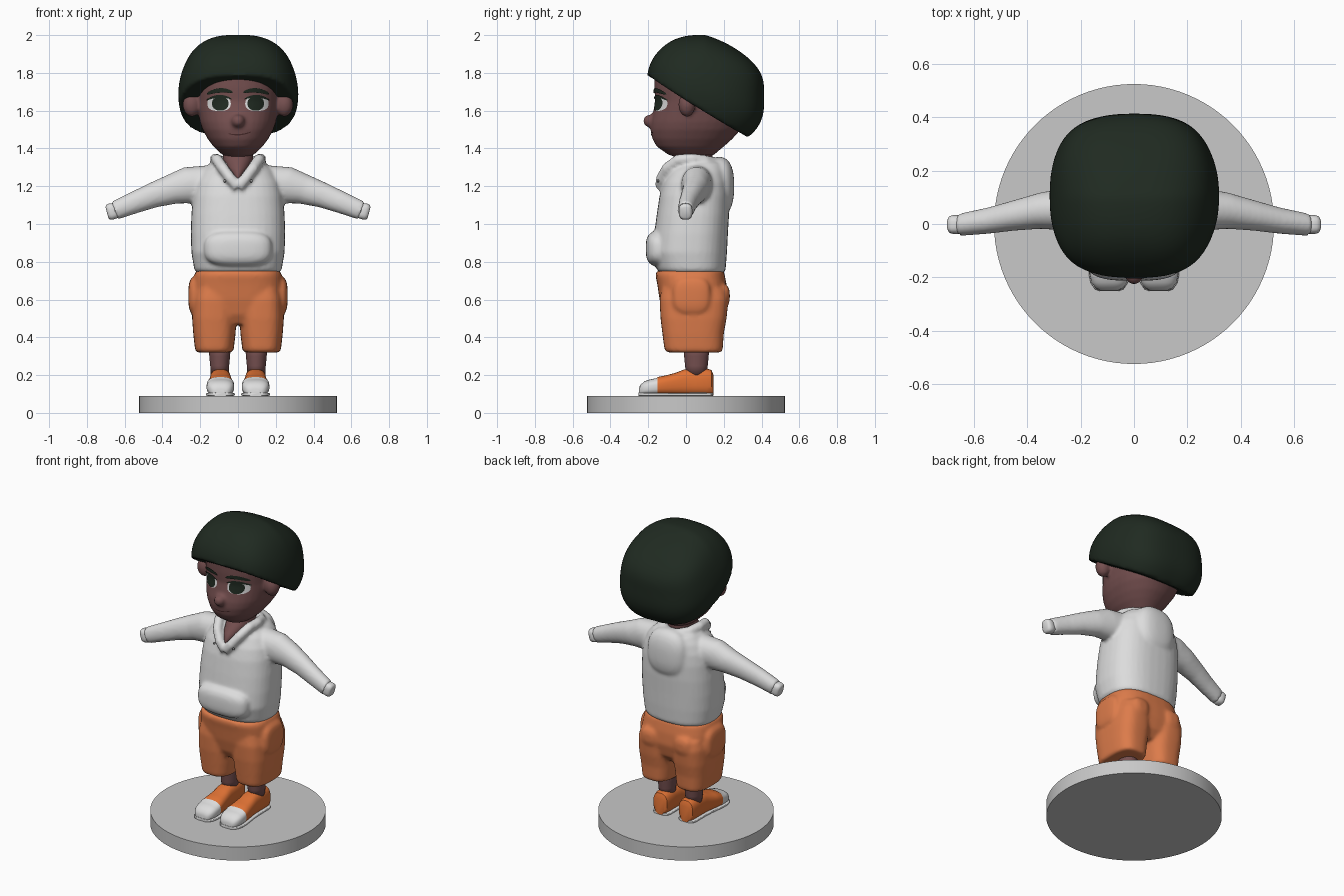
import bpy, bmesh
from math import sin, cos, pi, copysign
from mathutils import Vector
from mathutils.bvhtree import BVHTree

if "Cube" in bpy.data.objects:
    bpy.data.objects.remove(bpy.data.objects["Cube"], do_unlink=True)

X, Y, Z = Vector((1, 0, 0)), Vector((0, 1, 0)), Vector((0, 0, 1))
SIDES = (1, -1)


def material(name, r, g, b):
    m = bpy.data.materials.new(name)
    m.use_nodes = True
    m.diffuse_color = (r, g, b, 1)
    m.node_tree.nodes["Principled BSDF"].inputs["Base Color"].default_value = (r, g, b, 1)
    return m


WHITE = material("white cloth", .72, .72, .72)
STONE = material("stand grey", .58, .58, .58)
SKIN = material("brown skin", .18, .08, .08)
HAIR = material("dark green hair", .014, .023, .015)
ORANGE = material("orange cloth", .72, .2, .07)
SHOE = material("shoe orange", .75, .17, .035)
LIP = material("dark brown lip", .07, .025, .025)
GREY = material("eyelet grey", .3, .3, .3)


def skin_rings(bm, sections, power=2.4, count=36):
    """Closed skin over superelliptic sections: (centre, u axis, v axis)."""
    rings = []
    for c, u, v in sections:
        ring = []
        for i in range(count):
            a = 2 * pi * i / count
            p = [copysign(abs(t) ** (2 / power), t) for t in (cos(a), sin(a))]
            ring.append(bm.verts.new(Vector(c) + u * p[0] + v * p[1]))
        rings.append(ring)
    for a, b in zip(rings, rings[1:]):
        for i in range(count):
            j = (i + 1) % count
            bm.faces.new((a[i], a[j], b[j], b[i]))
    bm.faces.new(rings[0])
    bm.faces.new(rings[-1])


def column(bm, rows, power=2.4, x=0):
    """Rows: height, half width, front y, back y."""
    skin_rings(bm, [((x, (f + b) / 2, z), X * w, Y * (b - f) / 2) for z, w, f, b in rows], power)


def blob(bm, centre, radii, power=2, detail=4):
    made = bmesh.ops.create_icosphere(bm, subdivisions=detail, radius=1)["verts"]
    for v in made:
        n = sum(abs(t) ** power for t in v.co) ** (1 / power)
        v.co = Vector(centre) + Vector(t / n * r for t, r in zip(v.co, radii))
    return made


def finish(name, bm, mats, voxel=0, smooth=4, sharp=False):
    bmesh.ops.recalc_face_normals(bm, faces=bm.faces)
    me = bpy.data.meshes.new(name)
    bm.to_mesh(me)
    bm.free()
    for m in mats if isinstance(mats, tuple) else (mats,):
        me.materials.append(m)
    ob = bpy.data.objects.new(name, me)
    bpy.context.collection.objects.link(ob)
    for p in me.polygons:
        p.use_smooth = True
    if voxel:
        mod = ob.modifiers.new("fuse", "REMESH")
        mod.mode, mod.voxel_size, mod.use_smooth_shade = "VOXEL", voxel, True
        mod = ob.modifiers.new("soften", "SMOOTH")
        mod.factor, mod.iterations = .5, smooth
    if sharp:
        bpy.ops.object.select_all(action="DESELECT")
        ob.select_set(True)
        bpy.context.view_layer.objects.active = ob
        bpy.ops.object.shade_smooth_by_angle(angle=.7)
    return ob


# Round stand
bm = bmesh.new()
bmesh.ops.create_cone(bm, cap_ends=True, segments=96, radius1=.525, radius2=.525, depth=.09)
bmesh.ops.translate(bm, verts=bm.verts, vec=Z * .045)
finish("stand", bm, STONE, sharp=True)

# Shoes with white toe caps and soles, and the bare lower legs
SHOE_ROWS = [(-.25, .03, .035), (-.243, .05, .055), (-.22, .066, .075), (-.19, .073, .085),
             (-.157, .073, .092), (-.15, .073, .098), (-.1, .067, .108), (-.05, .06, .122),
             (-.01, .057, .138), (.05, .056, .142), (.11, .056, .142), (.135, .05, .135), (.145, .035, .11)]
for s in SIDES:
    side = "left" if s > 0 else "right"
    bm = bmesh.new()
    skin_rings(bm, [((s * .093, y, .092 + h / 2), X * w, Z * h / 2) for y, w, h in SHOE_ROWS], 2.7)
    for f in bm.faces:
        f.material_index = int(f.calc_center_median().y < -.152)
    finish(side + "_shoe", bm, (SHOE, WHITE), sharp=True)
    bm = bmesh.new()
    skin_rings(bm, [((s * .093, y - .002, .098), X * (w + .003), Z * .009) for y, w, h in SHOE_ROWS], 5)
    finish(side + "_sole", bm, WHITE, sharp=True)
    bm = bmesh.new()
    column(bm, [(.2, .048, .0, .11), (.25, .05, -.005, .115), (.3, .055, -.01, .12), (.38, .06, -.015, .125)],
           2, s * .097)
    finish(side + "_lower_leg", bm, SKIN)

# Baggy shorts
bm = bmesh.new()
column(bm, [(.47, .16, -.09, .16), (.52, .22, -.12, .2), (.6, .24, -.14, .22), (.68, .24, -.152, .215),
            (.73, .232, -.162, .205), (.752, .222, -.155, .2)], 2.8)
for s in SIDES:
    column(bm, [(.32, .098, -.105, .19), (.34, .103, -.115, .195), (.42, .112, -.125, .2),
                (.5, .118, -.135, .215), (.6, .115, -.14, .225), (.66, .1, -.13, .21)], 2.9, s * .125)
    blob(bm, (s * .225, .03, .62), (.038, .1, .1), 3)
    blob(bm, (s * .12, .19, .62), (.06, .042, .06), 3)
finish("shorts", bm, ORANGE, .011, 5)

# Hooded top: body, sleeves, front pocket, folded hood and collar
bm = bmesh.new()
column(bm, [(.74, .215, -.135, .2), (.76, .232, -.155, .21), (.85, .247, -.18, .217), (.95, .25, -.168, .222),
            (1.05, .247, -.155, .228), (1.15, .238, -.14, .23), (1.22, .222, -.12, .225),
            (1.28, .19, -.09, .215), (1.32, .15, -.045, .2), (1.34, .1, .0, .17)], 2.5)
ARM = [(.1, .06, 1.21, .09, .11), (.25, .055, 1.205, .08, .102), (.35, .05, 1.183, .068, .08),
       (.45, .032, 1.152, .057, .067), (.55, .012, 1.113, .049, .058), (.655, -.003, 1.07, .042, .05)]
for s in SIDES:
    up = Vector((s * .36, 0, .93))
    skin_rings(bm, [((s * x, y, z), Y * a, up * b) for x, y, z, a, b in ARM], 2.1)
blob(bm, (0, -.13, .87), (.18, .083, .095), 3)
blob(bm, (0, .175, 1.2), (.14, .08, .155), 2.5)
# The collar is a roll that dips to a point at the front
HALF = [(0, -.135, 1.195), (.04, -.13, 1.24), (.08, -.1, 1.295), (.11, -.04, 1.34),
        (.12, .03, 1.345), (.1, .1, 1.335), (.05, .15, 1.325), (0, .165, 1.32)]
for s in SIDES:
    pts = [Vector((s * x, y, z)) for x, y, z in HALF]
    secs = []
    for i, p in enumerate(pts):
        t = (pts[min(i + 1, len(pts) - 1)] - pts[max(i - 1, 0)]).normalized()
        u = t.cross(Z).normalized()
        secs.append((p, u * .03, u.cross(t) * .03))
    skin_rings(bm, secs, 2, 16)
finish("hooded_top", bm, WHITE, .011, 4)

for s in SIDES:
    side = "left" if s > 0 else "right"
    bm = bmesh.new()
    up = Vector((s * .25, 0, .96))
    skin_rings(bm, [((s * x, -.002, z), Y * a, up * b) for x, z, a, b in
                    ((.63, 1.075, .034, .04), (.675, 1.065, .036, .044), (.688, 1.062, .032, .04),
                     (.694, 1.061, .022, .03))], 2.8)
    finish(side + "_hand", bm, WHITE)
    bm = bmesh.new()
    blob(bm, (s * .07, -.148, 1.228), (.008, .006, .008), 2, 2)
    finish(side + "_eyelet", bm, GREY)

# Neck, showing in the collar opening
bm = bmesh.new()
column(bm, [(1.225, .008, -.135, -.02), (1.26, .035, -.133, .06), (1.3, .065, -.115, .12),
            (1.34, .08, -.07, .14), (1.44, .08, -.02, .14)], 2)
finish("neck", bm, SKIN)

# Head with nose and ears
bm = bmesh.new()
column(bm, [(1.352, .04, -.05, .11), (1.368, .085, -.095, .15), (1.41, .13, -.155, .2), (1.45, .16, -.178, .245),
            (1.5, .188, -.188, .29), (1.54, .202, -.186, .31), (1.6, .215, -.172, .33), (1.65, .223, -.163, .34),
            (1.72, .23, -.168, .34), (1.8, .23, -.168, .33), (1.88, .16, -.12, .26)], 2.2)
blob(bm, (0, -.185, 1.545), (.036, .042, .035))
for s in SIDES:
    blob(bm, (s * .245, .005, 1.632), (.047, .045, .064))
head = finish("head", bm, SKIN, .01, 4)

# Short thick hair with a sloping lower edge
bm = bmesh.new()
for v in blob(bm, (0, .105, 1.7), (.312, .312, .302), 2.6, 5):
    c = v.co
    h = (c.z - 1.7) / .3
    if h > 0:
        c.z -= .35 * max(0, c.y - .1) * h
        c.x *= 1 - .05 * h
    lump = 1 + .014 * sin(17 * c.x + 2) * sin(15 * c.y) + .012 * sin(19 * c.z + 9 * c.y)
    c.x, c.y = c.x * lump, .105 + (c.y - .105) * lump
    c.z = max(c.z, 1.785 - .62 * (c.y + .2) - .05 * max(0, abs(c.x) - .15))
finish("hair", bm, HAIR, .012, 4)

# Painted face: thin plates laid on the front of the head
bpy.context.view_layer.update()
tree = BVHTree.FromObject(head, bpy.context.evaluated_depsgraph_get())


def on_face(x, z, lift):
    hit = tree.ray_cast(Vector((x, -1, z)), Y)[0]
    return (x, (hit.y if hit else -.15) - lift, z)


def disc(name, x, z, w, h, lift, mat, power=2, count=28, steps=5):
    bm = bmesh.new()
    rings = []
    for k in range(1, steps + 1):
        ring = []
        for i in range(count):
            a = 2 * pi * i / count
            p = [copysign(abs(t) ** (2 / power), t) * k / steps for t in (cos(a), sin(a))]
            ring.append(bm.verts.new(on_face(x + w * p[0], z + h * p[1], lift)))
        rings.append(ring)
    bm.faces.new(rings[0])
    for a, b in zip(rings, rings[1:]):
        for i in range(count):
            j = (i + 1) % count
            bm.faces.new((a[i], a[j], b[j], b[i]))
    finish(name, bm, mat)


def ribbon(name, x0, x1, z0, z1, bow, thick, lift, mat, steps=14):
    bm = bmesh.new()
    last = None
    for i in range(steps + 1):
        t = i / steps
        x, z = x0 + (x1 - x0) * t, z0 + (z1 - z0) * t + bow * 4 * t * (1 - t)
        half = thick * (.3 + .7 * sin(pi * t) ** .5 if 0 < i < steps else .3) / 2
        pair = [bm.verts.new(on_face(x, z + d, lift)) for d in (-half, half)]
        if last:
            bm.faces.new((last[0], pair[0], pair[1], last[1]))
        last = pair
    finish(name, bm, mat)


for s in SIDES:
    side = "left" if s > 0 else "right"
    disc(side + "_eye_white", s * .1, 1.637, .062, .039, .003, WHITE, 2.5)
    disc(side + "_iris", s * .094, 1.638, .044, .038, .006, HAIR, 2.2)
    ribbon(side + "_eyelid", s * .035, s * .168, 1.662, 1.655, .018, .014, .008, HAIR)
    ribbon(side + "_eyebrow", s * .03, s * .165, 1.698, 1.688, .014, .024, .008, HAIR)
ribbon("mouth", -.05, .07, 1.478, 1.488, -.01, .007, .003, LIP)
